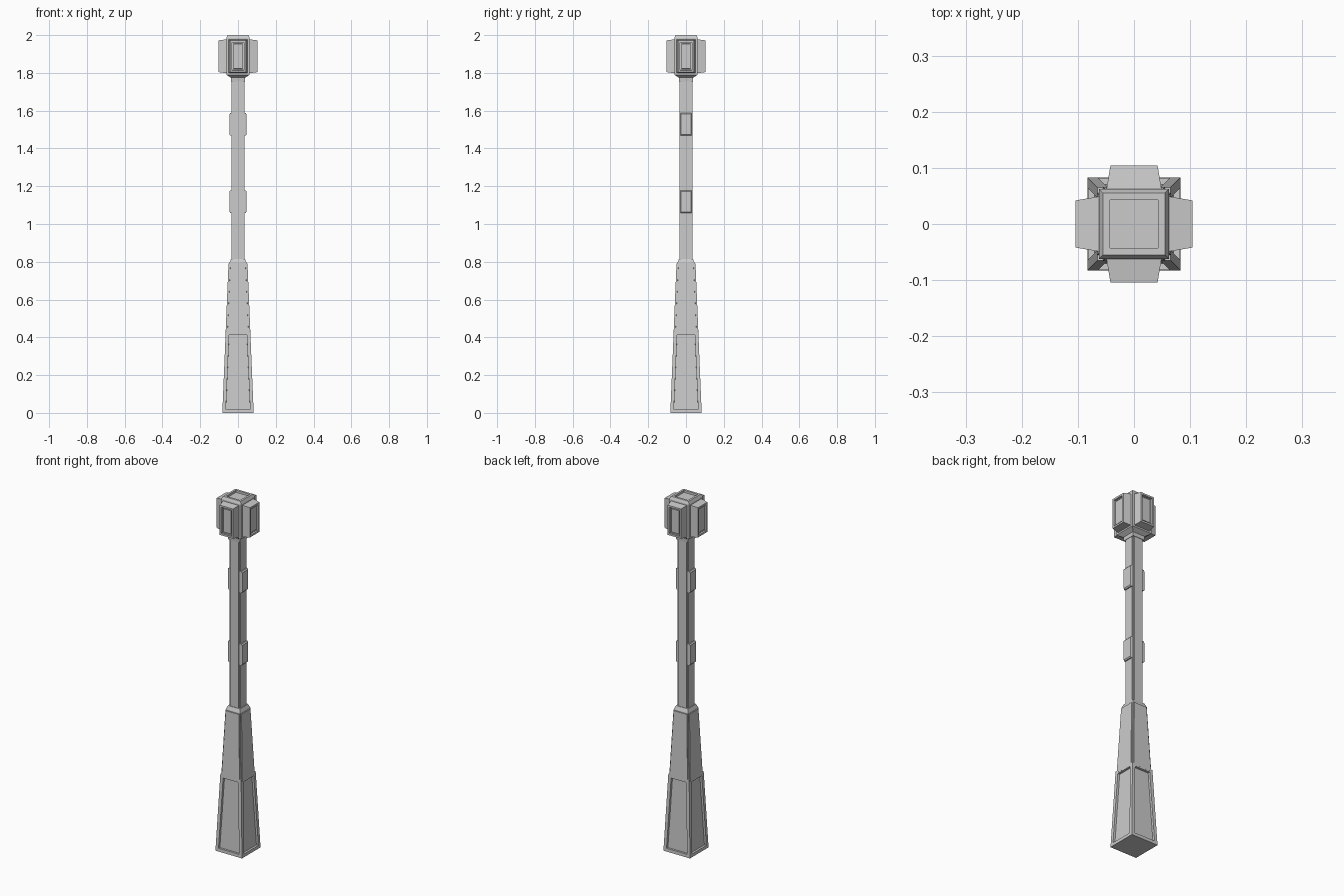
import bpy, bmesh
from math import pi
from mathutils import Matrix, Vector

if "Cube" in bpy.data.objects:
    bpy.data.objects.remove(bpy.data.objects["Cube"])


def finish(name, bm):
    me = bpy.data.meshes.new(name)
    bmesh.ops.recalc_face_normals(bm, faces=bm.faces)
    bm.to_mesh(me)
    bm.free()
    ob = bpy.data.objects.new(name, me)
    bpy.context.collection.objects.link(ob)
    return ob


def loft(sections):
    """Closed stack of rectangles: (z, half_x, half_y)."""
    bm = bmesh.new()
    rings = [[bm.verts.new((sx * hx, sy * hy, z))
              for sx, sy in ((-1, -1), (1, -1), (1, 1), (-1, 1))]
             for z, hx, hy in sections]
    for a, b in zip(rings, rings[1:]):
        for i in range(4):
            j = (i + 1) % 4
            bm.faces.new((a[i], a[j], b[j], b[i]))
    bm.faces.new(rings[0][::-1])
    bm.faces.new(rings[-1])
    bmesh.ops.recalc_face_normals(bm, faces=bm.faces)
    bm.normal_update()
    return bm


def panel(bm, faces, border, depth):
    """Inset a border on each face, then push it straight in or out."""
    bmesh.ops.inset_individual(bm, faces=faces, thickness=border)
    bmesh.ops.inset_individual(bm, faces=faces, thickness=0.0005, depth=depth)
    bm.normal_update()


def side_faces(bm, z0, z1):
    return [f for f in bm.faces if abs(f.normal.z) < 0.5
            and z0 < f.calc_center_median().z < z1]


def top_face(bm):
    return [max(bm.faces, key=lambda f: f.calc_center_median().z)]


# Lower base with recessed panels
bm = loft([(0, .083, .083), (.432, .065, .065)])
panel(bm, side_faces(bm, 0, 1), .026, -.012)
finish("lower_base", bm)

# Upper base with raised panels and a chamfered cap
bm = loft([(.415, .061, .061), (.795, .045, .045), (.815, .037, .037)])
panel(bm, side_faces(bm, .5, .7), .007, .005)
finish("upper_base", bm)

# Shaft with shallow grooves along its corners
bm = loft([(.8, .030, .030), (1.775, .030, .030)])
panel(bm, side_faces(bm, 1, 1.5), .005, .004)
finish("shaft", bm)

# Button blocks on the two sides of the shaft
for label, s in (("right", 1), ("left", -1)):
    for level, z in (("low", 1.118), ("high", 1.528)):
        bm = loft([(.025, .028, .060), (.040, .028, .060), (.045, .026, .054)])
        bm.transform(Matrix.Translation((0, 0, z)) @ Matrix.Rotation(pi / 2 - pi / 2 * s, 4, 'Z')
                     @ Matrix(((0, 0, 1, 0), (1, 0, 0, 0), (0, 1, 0, 0), (0, 0, 0, 1))))
        finish(f"{label}_{level}_block", bm)

# Head core with flared collar, bevelled top and a recess
bm = loft([(1.755, .036, .036), (1.775, .038, .038), (1.79, .062, .062),
           (1.985, .062, .062), (2.0, .055, .055)])
panel(bm, top_face(bm), .017, -.012)
finish("head_core", bm)

# Four tapered head pods, each with a stepped window
for k, side in enumerate(("front", "right", "back", "left")):
    bm = loft([(.05, .051, .091), (.104, .042, .084)])
    f = top_face(bm)
    panel(bm, f, .014, -.010)
    panel(bm, f, .005, -.006)
    panel(bm, f, .005, .008)
    # local z becomes outward, local y becomes up
    bm.transform(Matrix.Translation((0, 0, 1.888)) @ Matrix.Rotation(k * pi / 2, 4, 'Z')
                 @ Matrix.Rotation(pi / 2, 4, 'X'))
    finish(f"{side}_head_pod", bm)
